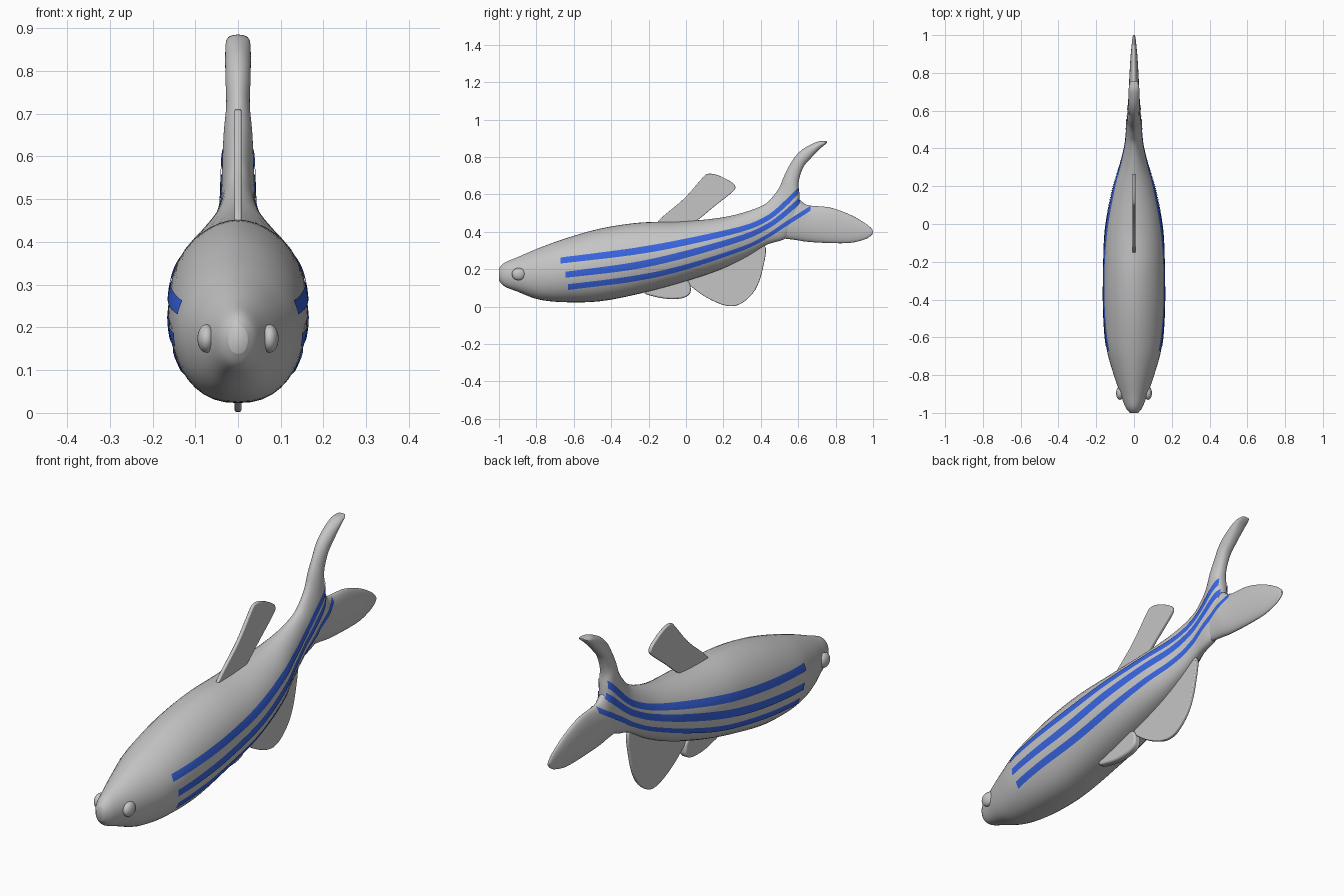
import bpy, bmesh, math
from mathutils import Vector
from mathutils.bvhtree import BVHTree

if "Cube" in bpy.data.objects:
    bpy.data.objects.remove(bpy.data.objects["Cube"])


def material(name, rgb):
    m = bpy.data.materials.new(name)
    m.diffuse_color = (*rgb, 1)
    m.use_nodes = True
    m.node_tree.nodes["Principled BSDF"].inputs["Base Color"].default_value = m.diffuse_color
    return m


GREY = material("fish grey", (0.56, 0.56, 0.56))
BLUE = material("stripe blue", (0.04, 0.13, 0.75))


def spline(pts, n, closed=False):
    """Catmull-Rom curve through tuples of any size."""
    pts = [Vector(p) for p in pts]
    k = len(pts)
    get = (lambda i: pts[i % k]) if closed else (lambda i: pts[max(0, min(k - 1, i))])
    out = []
    for i in range(k if closed else k - 1):
        a, b, c, d = get(i - 1), get(i), get(i + 1), get(i + 2)
        for s in range(n):
            t = s / n
            out.append(0.5 * (2 * b + (c - a) * t + (2 * a - 5 * b + 4 * c - d) * t ** 2
                              + (3 * b - a - 3 * c + d) * t ** 3))
    return out if closed else out + [pts[-1]]


def finish(name, bm, mat, angle=50, fix=True):
    if fix:
        bmesh.ops.recalc_face_normals(bm, faces=bm.faces)
    me = bpy.data.meshes.new(name)
    bm.to_mesh(me)
    bm.free()
    ob = bpy.data.objects.new(name, me)
    bpy.context.collection.objects.link(ob)
    me.materials.append(mat)
    bpy.ops.object.select_all(action='DESELECT')
    ob.select_set(True)
    bpy.context.view_layer.objects.active = ob
    bpy.ops.object.shade_smooth_by_angle(angle=math.radians(angle))
    return ob


def loft(name, sections, sides=40, ridge=1.1, belly=0.85):
    """Sections: top y, top z, bottom y, bottom z, half width."""
    bm = bmesh.new()
    rings = []
    for ty, tz, by, bz, w in spline(sections, 6):
        ring = []
        for k in range(sides):
            a = 2 * math.pi * k / sides
            c, s = math.cos(a), math.sin(a)
            x = math.copysign(abs(c) ** (ridge if s > 0 else belly), c) * w
            ring.append(bm.verts.new((x, (ty + by) / 2 + (ty - by) / 2 * s,
                                      (tz + bz) / 2 + (tz - bz) / 2 * s)))
        rings.append(ring)
    for r, q in zip(rings, rings[1:]):
        for k in range(sides):
            j = (k + 1) % sides
            bm.faces.new((r[k], r[j], q[j], q[k]))
    bm.faces.new(rings[0])
    bm.faces.new(rings[-1])
    bmesh.ops.recalc_face_normals(bm, faces=bm.faces)
    tree = BVHTree.FromBMesh(bm)
    finish(name, bm, GREY)
    return tree


# Body, bending upward into the upper tail lobe
body = loft("body", [
    (-1.0, .205, -1.0, .14, .022), (-.97, .235, -.97, .108, .045),
    (-.9, .265, -.9, .08, .072), (-.79, .312, -.79, .039, .11),
    (-.65, .363, -.65, .024, .147), (-.46, .417, -.46, .029, .162),
    (-.25, .449, -.25, .069, .162), (-.03, .455, -.03, .127, .152),
    (.18, .475, .18, .197, .115), (.32, .507, .32, .264, .072),
    (.42, .547, .43, .33, .047), (.465, .59, .54, .37, .041),
    (.5, .64, .605, .47, .038), (.525, .7, .607, .59, .034),
    (.556, .76, .602, .665, .028), (.59, .81, .626, .743, .029),
    (.636, .85, .662, .788, .03), (.7, .881, .715, .843, .029),
    (.738, .885, .745, .868, .024), (.755, .884, .755, .878, .016)])

# Lower tail lobe
lobe = loft("lower_tail_lobe", [
    (.49, .52, .48, .37, .03), (.59, .575, .583, .357, .035),
    (.65, .543, .65, .347, .031), (.77, .53, .77, .34, .025),
    (.877, .492, .877, .341, .019), (.955, .448, .95, .358, .012),
    (.988, .422, .982, .374, .008), (1.0, .406, 1.0, .392, .004)], ridge=1, belly=1)


# Flat fins on the centre line
def fin(name, outline, half, round_edge):
    bm = bmesh.new()
    pts = spline(outline, 5, closed=True)
    face = bm.faces.new([bm.verts.new((-half, p[0], p[1])) for p in pts])
    ext = bmesh.ops.extrude_face_region(bm, geom=[face])["geom"]
    bmesh.ops.translate(bm, vec=(2 * half, 0, 0),
                        verts=[v for v in ext if isinstance(v, bmesh.types.BMVert)])
    ob = finish(name, bm, GREY)
    bev = ob.modifiers.new("rounded rim", 'BEVEL')
    bev.width = round_edge
    bev.segments = 3
    bev.limit_method = 'ANGLE'
    bev.angle_limit = math.radians(60)


fin("dorsal_fin", [(-.16, .44), (-.01, .578), (.085, .685), (.115, .71), (.17, .703),
                   (.24, .668), (.263, .643), (.25, .615), (.15, .535), (.05, .455),
                   (-.05, .41)], .008, .004)
fin("anal_fin", [(.005, .15), (.05, .09), (.14, .033), (.23, .003), (.3, .02), (.37, .09),
                 (.41, .2), (.42, .33), (.3, .33), (.12, .24)], .008, .004)
fin("belly_fin", [(-.22, .08), (-.165, .053), (-.085, .041), (-.01, .048), (.025, .08),
                  (.005, .14), (-.1, .15)], .018, .012)

# Eyes
for side, label in ((1, "right"), (-1, "left")):
    bm = bmesh.new()
    bmesh.ops.create_uvsphere(bm, u_segments=24, v_segments=14, radius=1)
    for v in bm.verts:
        v.co = (side * .074 + v.co.x * .021, -.895 + v.co.y * .036, .174 + v.co.z * .033)
    finish(label + "_eye", bm, GREY)


# Stripes: thin sheets laid on the flanks; path of y, z, half height
def skin(y, z):
    hits = [t.ray_cast(Vector((1, y, z)), Vector((-1, 0, 0))) for t in (body, lobe)]
    hits = [h for h in hits if h[0] is not None]
    if not hits:
        return None
    h = max(hits, key=lambda h: h[0].x)
    return h[0] + h[1] * .003


stripes = {
    "upper_stripe": [(-.67, .246, .016), (-.3, .292, .018), (-.03, .339, .018),
                     (.29, .413, .015), (.43, .47, .015), (.52, .54, .018), (.598, .62, .018)],
    "middle_stripe": [(-.645, .171, .016), (-.3, .215, .019), (-.03, .273, .019),
                      (.29, .365, .016), (.43, .427, .015), (.52, .49, .017), (.612, .572, .018)],
    "lower_stripe": [(-.63, .106, .015), (-.3, .148, .015), (-.03, .205, .014),
                     (.29, .308, .011), (.43, .375, .011), (.53, .44, .013), (.665, .525, .013)]}
ROWS = 4
for name, path in stripes.items():
    bm = bmesh.new()
    grid = [[skin(y, z + h * (2 * j / ROWS - 1)) for j in range(ROWS + 1)]
            for y, z, h in spline(path, 14)]
    for side in (1, -1):
        vs = [[p and bm.verts.new((side * p.x, p.y, p.z)) for p in row] for row in grid]
        for r, q in zip(vs, vs[1:]):
            for j in range(ROWS):
                quad = [r[j], q[j], q[j + 1], r[j + 1]]
                if all(quad):
                    bm.faces.new(quad[::side])
    finish(name, bm, BLUE, fix=False)
